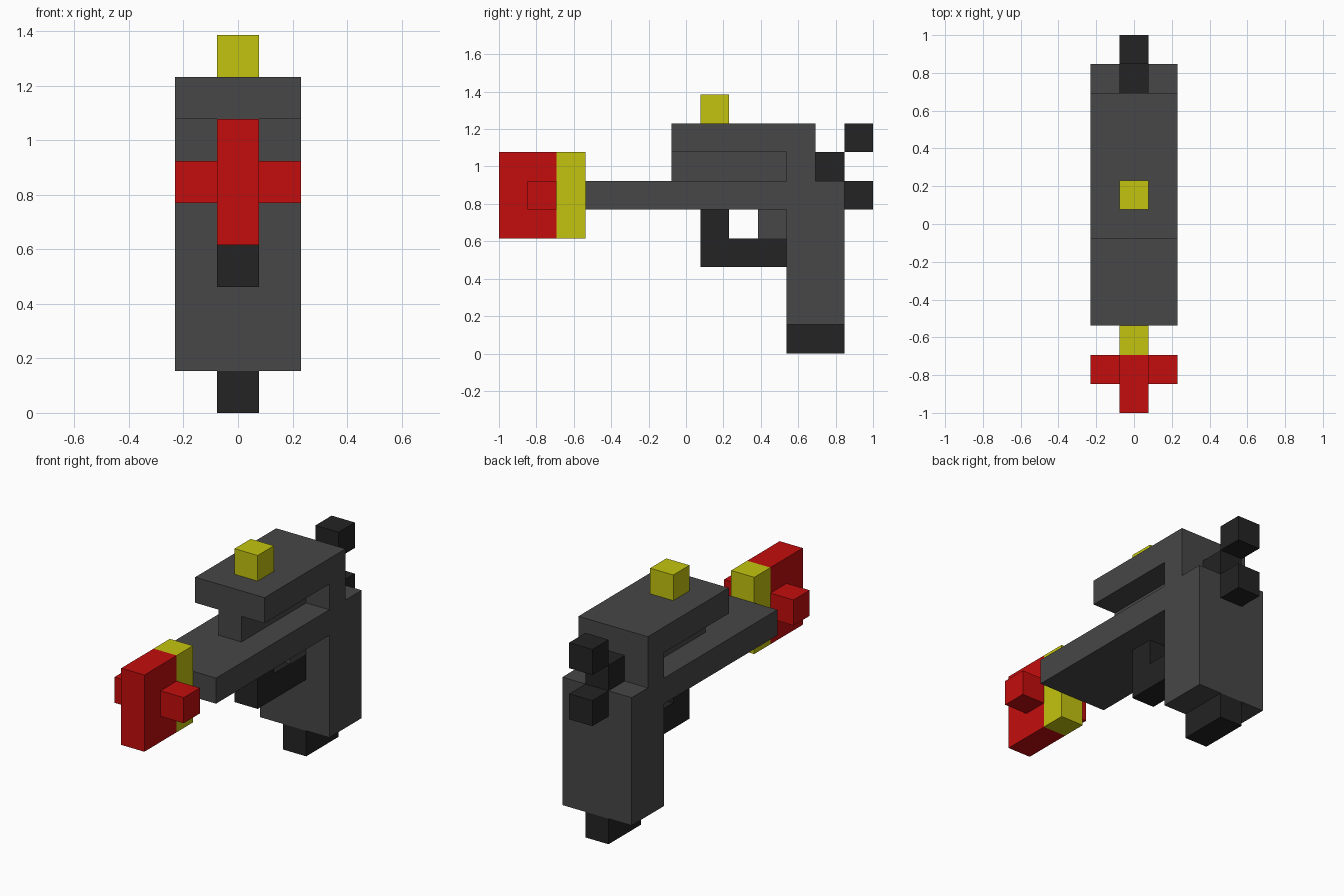
import bpy
import bmesh

U = 2 / 13  # one block of the grid; the model is 13 blocks long

cube = bpy.data.objects.get("Cube")
if cube:
    bpy.data.objects.remove(cube, do_unlink=True)


def material(name, rgb):
    m = bpy.data.materials.new(name)
    m.use_nodes = True
    m.diffuse_color = (*rgb, 1)
    bsdf = m.node_tree.nodes["Principled BSDF"]
    bsdf.inputs["Base Color"].default_value = (*rgb, 1)
    bsdf.inputs["Roughness"].default_value = 0.8
    return m


GREY = material("dark grey", (0.063, 0.063, 0.063))
BLACK = material("black", (0.017, 0.017, 0.017))
RED = material("red", (0.55, 0.004, 0.004))
YELLOW = material("yellow", (0.55, 0.55, 0.005))


def extrude_profile(name, mat, profile, x0=-0.5, x1=0.5):
    """Side profile of (y, z) block corners, extruded across x from x0 to x1."""
    bm = bmesh.new()
    verts = [bm.verts.new((x0 * U, y * U - 1, z * U)) for y, z in profile]
    face = bm.faces.new(verts)
    side = bmesh.ops.extrude_face_region(bm, geom=[face])["geom"]
    moved = [v for v in side if isinstance(v, bmesh.types.BMVert)]
    bmesh.ops.translate(bm, verts=moved, vec=((x1 - x0) * U, 0, 0))
    bmesh.ops.recalc_face_normals(bm, faces=bm.faces)
    mesh = bpy.data.meshes.new(name)
    bm.to_mesh(mesh)
    bm.free()
    mesh.materials.append(mat)
    obj = bpy.data.objects.new(name, mesh)
    bpy.context.collection.objects.link(obj)
    return obj


def block(name, mat, y0, y1, z0, z1, x0=-0.5, x1=0.5):
    return extrude_profile(name, mat, [(y0, z0), (y1, z0), (y1, z1), (y0, z1)], x0, x1)


# Full-width body: barrel, grip and overhanging slide in one outline
extrude_profile("body", GREY, [
    (3, 5), (10, 5), (10, 1), (12, 1), (12, 6), (11, 6),
    (11, 8), (6, 8), (6, 7), (10, 7), (10, 6), (3, 6)], -1.5, 1.5)

# Narrow grey parts
block("slide_core", GREY, 6, 10, 6, 7)
block("trigger", GREY, 9, 10, 4, 5)

# Black trim
extrude_profile("trigger_guard", BLACK,
                [(7, 5), (7, 3), (10, 3), (10, 4), (8, 4), (8, 5)])
block("grip_base", BLACK, 10, 12, 0, 1)
block("hammer_root", BLACK, 11, 12, 6, 7)
block("hammer_upper", BLACK, 12, 13, 7, 8)
block("hammer_lower", BLACK, 12, 13, 5, 6)

# Muzzle and sight
block("muzzle_collar", YELLOW, 2, 3, 4, 7)
block("top_sight", YELLOW, 7, 8, 8, 9)
block("muzzle_tip", RED, 0, 2, 4, 7)
for side, x0 in (("right", -1.5), ("left", 0.5)):
    block(f"muzzle_stud_{side}", RED, 1, 2, 5, 6, x0, x0 + 1)
